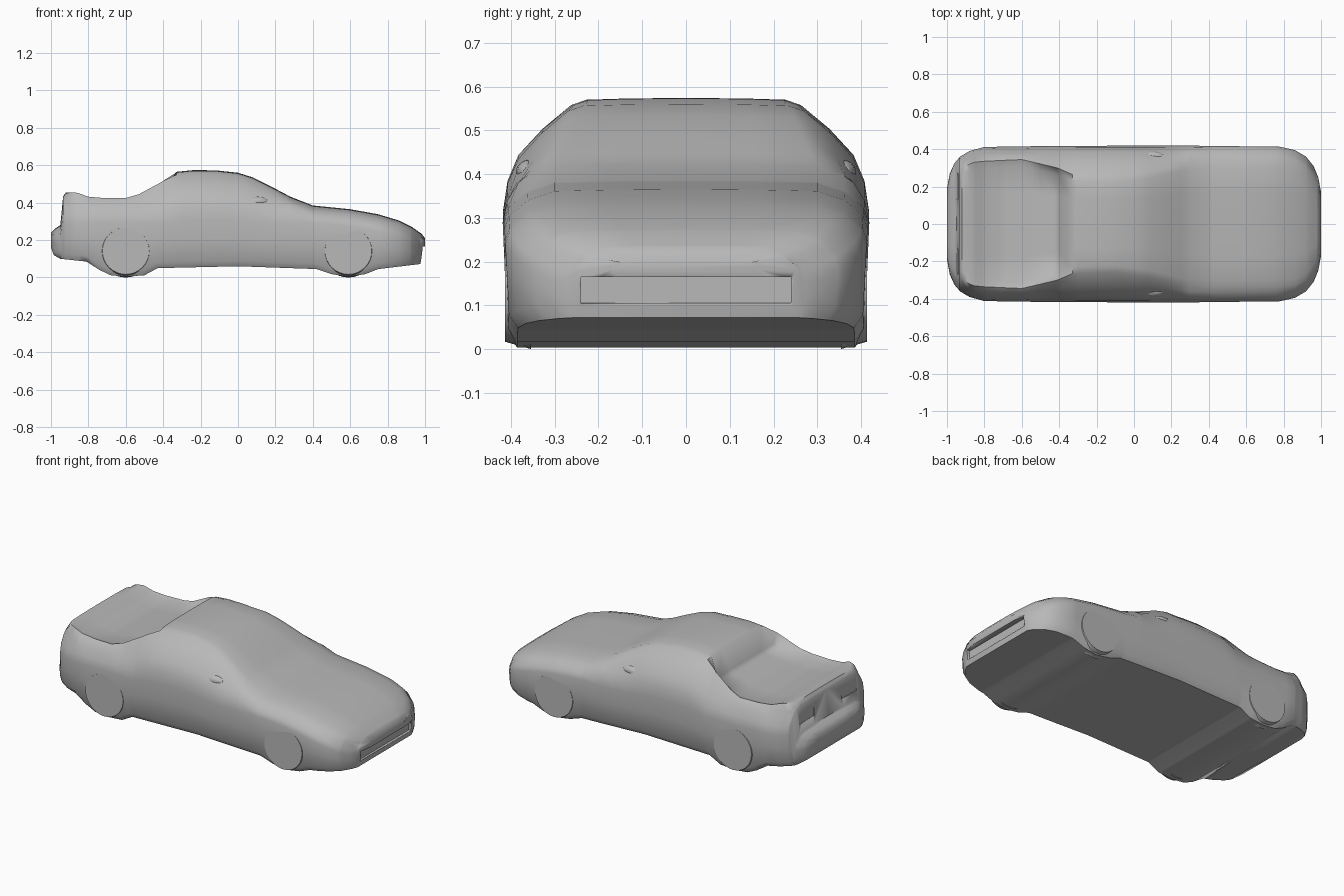
import bpy
import bmesh
import math
from mathutils import Vector

default_cube = bpy.data.objects.get("Cube")
if default_cube:
    bpy.data.objects.remove(default_cube, do_unlink=True)

grey = bpy.data.materials.new("body grey")
grey.use_nodes = True
paint = (0.48, 0.48, 0.48, 1)
grey.diffuse_color = paint
grey.node_tree.nodes["Principled BSDF"].inputs["Base Color"].default_value = paint


def finish(bm, name, angle=30):
    """Turn a bmesh into a smooth-shaded, painted object."""
    bmesh.ops.recalc_face_normals(bm, faces=bm.faces)
    mesh = bpy.data.meshes.new(name)
    bm.to_mesh(mesh)
    bm.free()
    mesh.materials.append(grey)
    obj = bpy.data.objects.new(name, mesh)
    bpy.context.collection.objects.link(obj)
    bpy.ops.object.select_all(action="DESELECT")
    obj.select_set(True)
    bpy.context.view_layer.objects.active = obj
    bpy.ops.object.shade_smooth_by_angle(angle=math.radians(angle))
    return obj


def sample(profile, x):
    """Read a height or width from a profile by linear interpolation."""
    if x <= profile[0][0]:
        return profile[0][1]
    for (xa, va), (xb, vb) in zip(profile, profile[1:]):
        if x <= xb:
            return va + (vb - va) * (x - xa) / (xb - xa)
    return profile[-1][1]


# Lengthwise profiles of the body, from tail to nose
top_line = [(-1, .24), (-.98, .26), (-.95, .28), (-.935, .435), (-.92, .455),
            (-.86, .453), (-.8, .432), (-.72, .425), (-.6, .425), (-.53, .445),
            (-.41, .51), (-.33, .565), (-.24, .574), (-.12, .573), (0, .56),
            (.08, .535), (.18, .485), (.28, .432), (.4, .385), (.6, .365),
            (.75, .338), (.86, .305), (.93, .27), (.98, .235), (1, .21)]
deck_line = [(-.92, .455), (-.86, .447), (-.8, .425), (-.7, .412),
             (-.55, .42), (-.41, .45), (-.33, .565), (-.3, .6)]
floor_line = [(-1, .16), (-.985, .12), (-.95, .1), (-.81, .085), (-.74, .04),
              (-.68, .012), (-.6, .004), (-.5, .012), (-.43, .05), (0, .06),
              (.42, .045), (.5, .018), (.59, .004), (.68, .018), (.75, .045),
              (.975, .072), (.985, .13), (1, .17)]
half_width = [(-1, .19), (-.985, .27), (-.96, .325), (-.93, .36), (-.88, .39),
              (-.8, .412), (-.4, .418), (.3, .419), (.78, .413), (.86, .395),
              (.92, .36), (.96, .31), (.985, .25), (1, .17)]
roof_edge = [(-.93, .28), (-.9, .31), (-.85, .333), (-.6, .345), (-.41, .3),
             (-.33, .265), (-.1, .258), (.08, .28), (.25, .32), (.4, .335)]


def half_section(x):
    """Cross-section of one side, from floor centre to roof centre."""
    top, low = sample(top_line, x), sample(floor_line, x)
    w, deck = sample(half_width, x), sample(deck_line, x)
    recessed = -.92 < x < -.33
    shoulder = max(min(.29, top - .09), (top + low) / 2)
    belt = Vector((w * .915, max(min(.38, top - .04), (top + shoulder) / 2)))
    rim_y = min(sample(roof_edge, x), w * .83)
    rim = Vector((rim_y, top if recessed else top - .016))
    glass = (belt + rim) / 2 + Vector((.005, .003))
    inner = deck if recessed else top - .004
    tall = shoulder - low
    return [Vector((0, low)), Vector((w * .93, low)),
            Vector((w * .98, low + min(.03, tall * .3))),
            Vector((w * .99, low + tall * .6)), Vector((w, shoulder)),
            Vector((w * .975, (shoulder + belt.y) / 2 + .005)),
            belt, glass, rim, Vector((rim_y - .035, inner)),
            Vector((rim_y / 2, inner if recessed else top - .001)),
            Vector((0, inner if recessed else top))]


# Body shell lofted through every station
def build_body():
    bm = bmesh.new()
    lines = (top_line, deck_line, floor_line, half_width, roof_edge)
    stations = sorted({x for line in lines for x, _ in line})
    rings = []
    for x in stations:
        half = half_section(x)
        loop = [(x, p.x, p.y) for p in half]
        loop += [(x, -p.x, p.y) for p in half[-2:0:-1]]
        rings.append([bm.verts.new(p) for p in loop])
    count = len(rings[0])
    for a, b in zip(rings, rings[1:]):
        for i in range(count):
            j = (i + 1) % count
            bm.faces.new((a[i], a[j], b[j], b[i]))
    bm.faces.new(rings[0])
    bm.faces.new(rings[-1])
    return finish(bm, "body_shell", 50)


def box(name, centre, size):
    bm = bmesh.new()
    bmesh.ops.create_cube(bm, size=1)
    bmesh.ops.scale(bm, vec=size, verts=bm.verts)
    bmesh.ops.translate(bm, vec=centre, verts=bm.verts)
    return finish(bm, name)


def carve(target, cutter):
    """Cut a recess and discard the cutter."""
    cut = target.modifiers.new("recess", "BOOLEAN")
    cut.operation = "DIFFERENCE"
    cut.solver = "EXACT"
    cut.object = cutter
    bpy.context.view_layer.objects.active = target
    bpy.ops.object.modifier_apply(modifier=cut.name)
    bpy.data.objects.remove(cutter, do_unlink=True)


body = build_body()

# Front air intake
carve(body, box("intake_cutter", (1.002, 0, .135), (.07, .48, .06)))


# Wheels, flush with the flanks
def wheel(name, x, side):
    bm = bmesh.new()
    bmesh.ops.create_cone(bm, cap_ends=True, segments=32, radius1=.142,
                          radius2=.125, depth=.06)
    for v in bm.verts:
        across, up, out = v.co
        v.co = (x + across, side * (.384 + out), .142 + up)
    finish(bm, name)


# Door mirrors, close to the glass
def mirror(name, side):
    bm = bmesh.new()
    bmesh.ops.create_uvsphere(bm, u_segments=12, v_segments=8, radius=1)
    bmesh.ops.scale(bm, vec=(.065, .032, .028), verts=bm.verts)
    bmesh.ops.translate(bm, vec=(.1, side * .357, .405), verts=bm.verts)
    finish(bm, name)


for label, side in (("left", 1), ("right", -1)):
    wheel("front_wheel_" + label, .59, side)
    wheel("rear_wheel_" + label, -.6, side)
    mirror("door_mirror_" + label, side)
    # Tail lamp recess in the rear panel
    carve(body, box("lamp_cutter", (-.965, side * .2, .36), (.05, .14, .07)))
